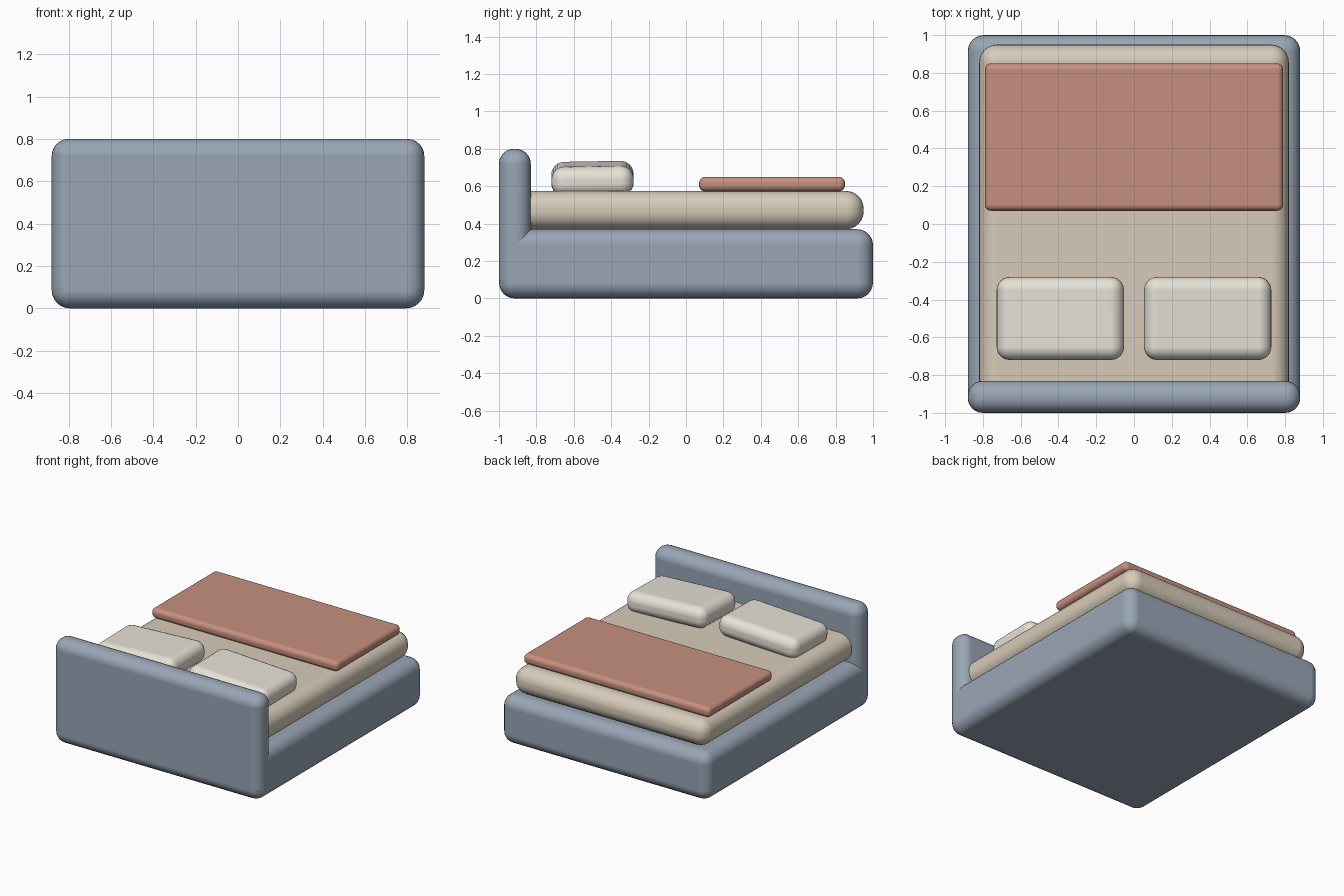
import bpy
from math import radians

if "Cube" in bpy.data.objects:
    bpy.data.objects.remove(bpy.data.objects["Cube"])


def material(name, rgb):
    m = bpy.data.materials.new(name)
    m.diffuse_color = (*rgb, 1)
    m.use_nodes = True
    m.node_tree.nodes["Principled BSDF"].inputs["Base Color"].default_value = m.diffuse_color
    return m


def soft_box(name, lo, hi, radius, mat, rot=(0, 0, 0), segments=6):
    """Box between two corners with rounded edges."""
    centre = [(a + b) / 2 for a, b in zip(lo, hi)]
    bpy.ops.mesh.primitive_cube_add(size=1, location=centre)
    ob = bpy.context.object
    ob.name = name
    ob.scale = [b - a for a, b in zip(lo, hi)]
    bpy.ops.object.transform_apply(location=False, rotation=False, scale=True)
    ob.rotation_euler = [radians(a) for a in rot]
    ob.data.materials.append(mat)
    bpy.ops.object.shade_smooth()
    bev = ob.modifiers.new("rounding", 'BEVEL')
    bev.width = radius
    bev.segments = segments
    bev.harden_normals = True
    return ob


frame_mat = material("frame_blue_grey", (0.32, 0.38, 0.47))
mattress_mat = material("mattress_cream", (0.68, 0.60, 0.49))
pillow_mat = material("pillow_white", (0.80, 0.76, 0.68))
blanket_mat = material("blanket_terracotta", (0.56, 0.28, 0.21))

# Frame
soft_box("bed_base", (-0.88, -1, 0), (0.88, 1, 0.37), 0.085, frame_mat)
soft_box("headboard", (-0.88, -1, 0.02), (0.88, -0.83, 0.80), 0.08, frame_mat)

# Bedding
soft_box("mattress", (-0.82, -0.95, 0.37), (0.82, 0.95, 0.575), 0.095, mattress_mat)
soft_box("blanket", (-0.79, 0.07, 0.572), (0.79, 0.85, 0.65), 0.033, blanket_mat)

# Pillows, leaning slightly outwards
for side, name in ((-1, "pillow_left"), (1, "pillow_right")):
    x = 0.39 * side
    soft_box(name, (x - 0.337, -0.72, 0.56), (x + 0.337, -0.28, 0.72), 0.07,
             pillow_mat, rot=(1, 2.8 * side, 0))
